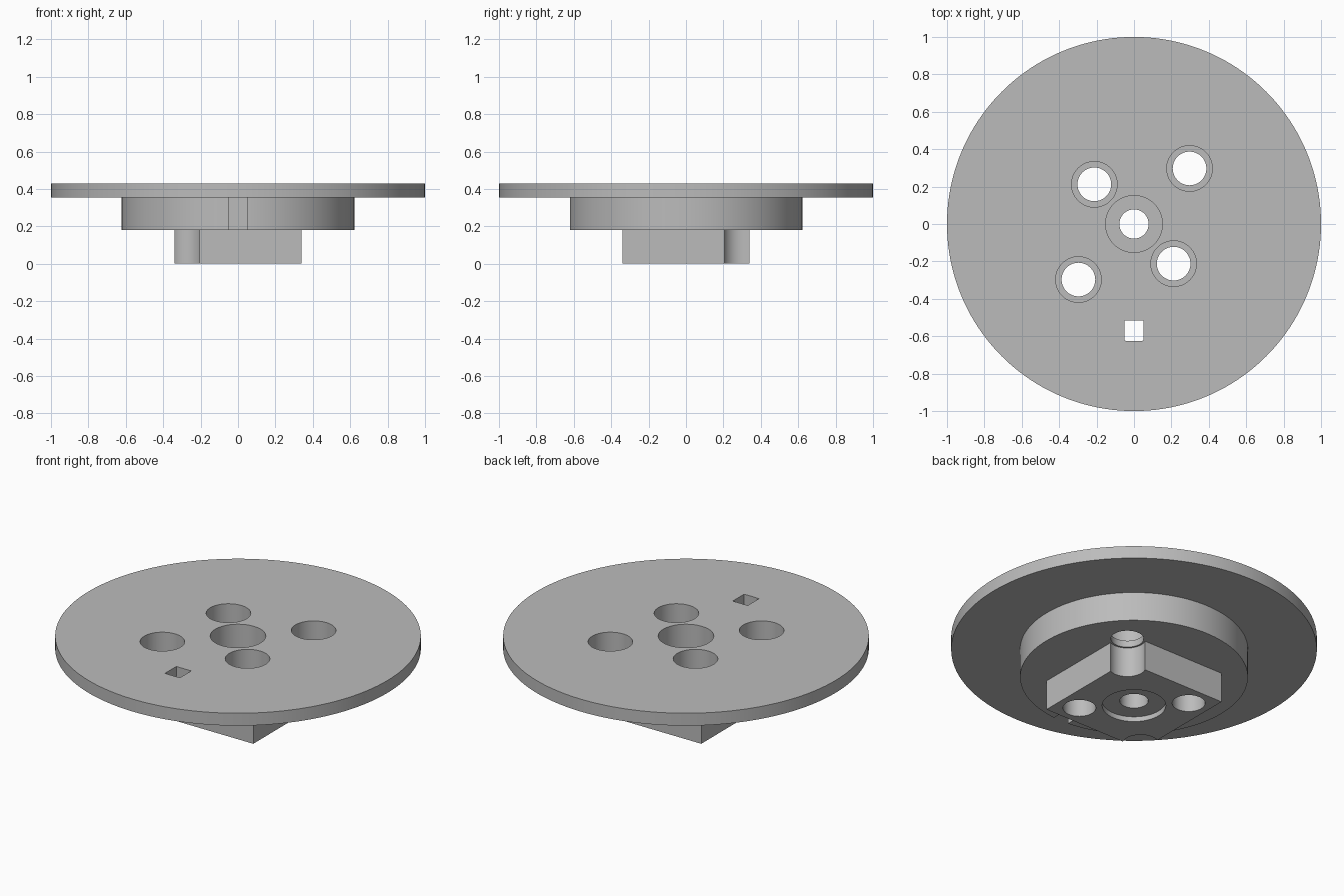
import bpy

if "Cube" in bpy.data.objects:
    bpy.data.objects.remove(bpy.data.objects["Cube"], do_unlink=True)

grey = bpy.data.materials.new("plain_grey")
grey.use_nodes = True
colour = (0.5, 0.5, 0.5, 1)
grey.diffuse_color = colour
grey.node_tree.nodes["Principled BSDF"].inputs["Base Color"].default_value = colour


def cylinder(name, radius, low, high, x=0, y=0, sides=96):
    bpy.ops.mesh.primitive_cylinder_add(vertices=sides, radius=radius, depth=high - low,
                                        location=(x, y, (low + high) / 2))
    obj = bpy.context.object
    obj.name = name
    obj.data.materials.append(grey)
    return obj


def box(name, x0, x1, y0, y1, z0, z1):
    bpy.ops.mesh.primitive_cube_add(size=1, location=((x0 + x1) / 2, (y0 + y1) / 2, (z0 + z1) / 2))
    obj = bpy.context.object
    obj.name = name
    obj.scale = (x1 - x0, y1 - y0, z1 - z0)
    bpy.ops.object.transform_apply(location=False, rotation=False, scale=True)
    obj.data.materials.append(grey)
    return obj


def combine(body, other, operation):
    bpy.context.view_layer.objects.active = body
    mod = body.modifiers.new(operation.lower(), "BOOLEAN")
    mod.operation = operation
    mod.solver = "EXACT"
    mod.object = other
    bpy.ops.object.modifier_apply(modifier=mod.name)
    bpy.data.objects.remove(other, do_unlink=True)


TOP, DISC_LOW, HUB_LOW, SEAT = 0.43, 0.355, 0.18, 0.22
OUTER, INNER, HALF = 0.297, 0.212, 0.34

# Square block with two scooped corners
block = box("square_block", -HALF, HALF, -HALF, HALF, 0, 0.3)
for s in (-1, 1):
    combine(block, cylinder("corner_scoop", 0.1, -0.2, 0.5, s * OUTER, s * OUTER), "DIFFERENCE")

# Wide disc, hub and block as one solid
body = cylinder("stepped_flange", 1, DISC_LOW, TOP, sides=160)
combine(body, cylinder("hub", 0.623, HUB_LOW, 0.4, sides=128), "UNION")
combine(body, block, "UNION")

# Four counterbored screw holes
for s in (-1, 1):
    for x, y in ((s * OUTER, s * OUTER), (s * INNER, -s * INNER)):
        combine(body, cylinder("screw_hole", 0.09, -0.2, 0.6, x, y, 64), "DIFFERENCE")
        combine(body, cylinder("screw_counterbore", 0.122, SEAT, 0.6, x, y, 64), "DIFFERENCE")

# Central bore with a deep top recess and a shallow bottom one
combine(body, cylinder("centre_hole", 0.078, -0.2, 0.6, sides=64), "DIFFERENCE")
combine(body, cylinder("centre_top_recess", 0.152, SEAT, 0.6), "DIFFERENCE")
combine(body, cylinder("centre_bottom_recess", 0.174, -0.2, 0.03), "DIFFERENCE")

# Key slot with a rounded outer end
slot = box("key_slot", -0.05, 0.05, -0.7, -0.517, 0, 0.6)
combine(slot, cylinder("slot_limit", 0.626, -0.2, 0.8, sides=128), "INTERSECT")
combine(body, slot, "DIFFERENCE")

bpy.ops.object.select_all(action="DESELECT")
body.select_set(True)
bpy.context.view_layer.objects.active = body
bpy.ops.object.shade_smooth_by_angle(angle=0.5)
